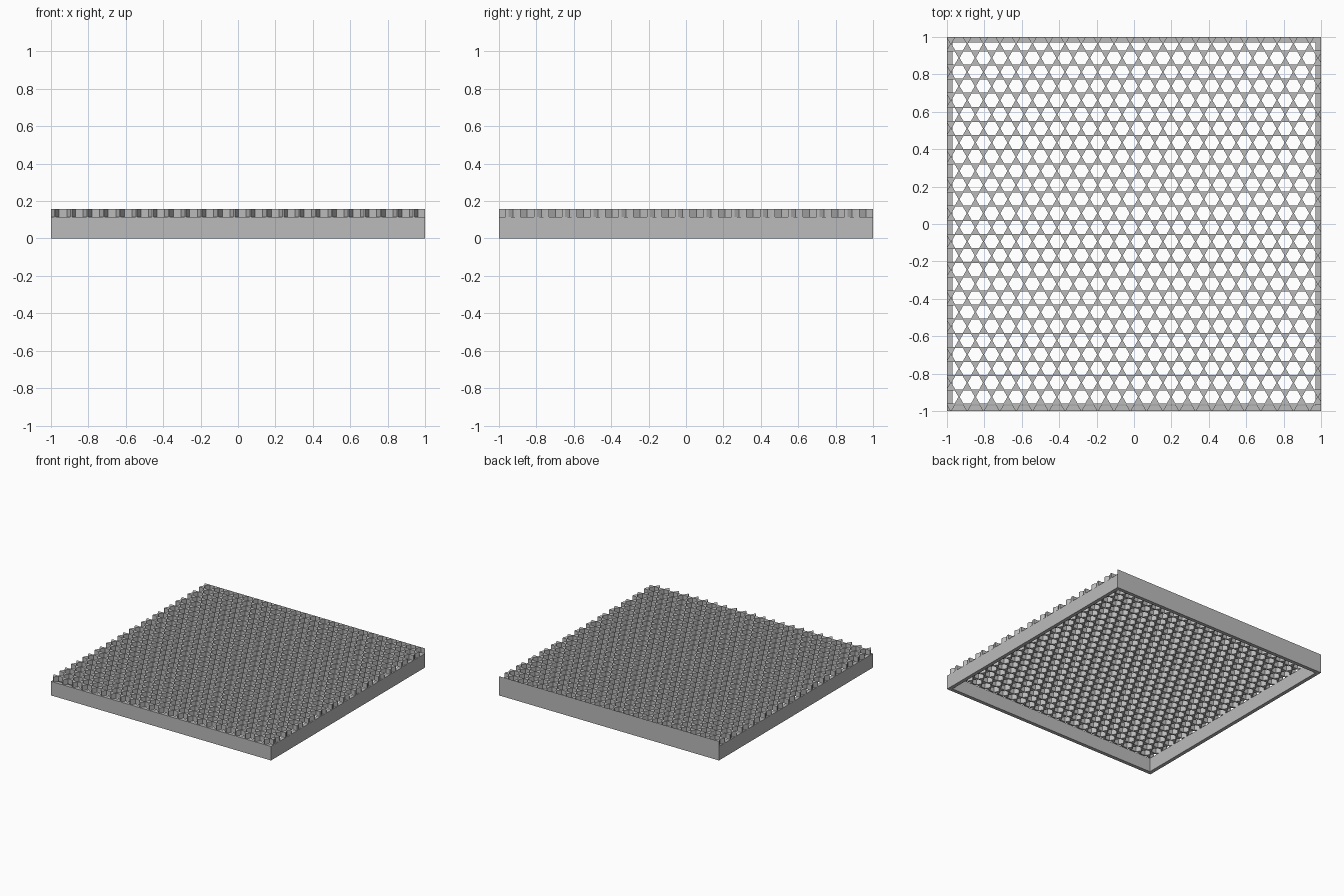
import bpy, bmesh
from math import cos, sin, pi, sqrt
from mathutils import Vector

default = bpy.data.objects.get("Cube")
if default:
    bpy.data.objects.remove(default, do_unlink=True)

HALF = 1.0          # half width of the tray
WALL = 0.03         # frame wall thickness
FRAME_TOP = 0.115
TOP = 0.157
PITCH = 0.0872      # spacing of the holes along a row
ROW = PITCH * sqrt(3) / 2
HOLE = PITCH / 2 - 0.003
CELL = PITCH / sqrt(3)

gray = bpy.data.materials.new("plain gray")
gray.use_nodes = True
colour = (0.5, 0.5, 0.5, 1)
gray.diffuse_color = colour
gray.node_tree.nodes["Principled BSDF"].inputs["Base Color"].default_value = colour


def finish(name, bm, z, thickness):
    """Turn a flat sheet into a solid slab standing on height z."""
    bmesh.ops.remove_doubles(bm, verts=bm.verts, dist=0.0002)
    for f in bm.faces:
        f.normal_update()
        if f.normal.z < 0:
            f.normal_flip()
    mesh = bpy.data.meshes.new(name)
    bm.to_mesh(mesh)
    bm.free()
    mesh.materials.append(gray)
    ob = bpy.data.objects.new(name, mesh)
    ob.location.z = z
    bpy.context.collection.objects.link(ob)
    mod = ob.modifiers.new("thickness", "SOLIDIFY")
    mod.thickness = thickness
    mod.offset = 1
    return ob


def ring(bm, cx, cy, radius, sides, turn):
    return [bm.verts.new((cx + radius * cos(turn + 2 * pi * k / sides),
                          cy + radius * sin(turn + 2 * pi * k / sides), 0))
            for k in range(sides)]


# Square frame under the grating
bm = bmesh.new()
outer = ring(bm, 0, 0, HALF * sqrt(2), 4, pi / 4)
inner = ring(bm, 0, 0, (HALF - WALL) * sqrt(2), 4, pi / 4)
for k in range(4):
    n = (k + 1) % 4
    bm.faces.new((outer[k], outer[n], inner[n], inner[k]))
finish("frame", bm, 0, FRAME_TOP)

# Grating: staggered rows of hexagonal holes with triangles between them
bm = bmesh.new()
for r in range(-1, 28):
    cy = 0.9635 - r * ROW
    shift = PITCH / 2 if r % 2 else 0
    for c in range(-1, 25):
        cx = 0.983 - c * PITCH - shift
        hole = ring(bm, cx, cy, HOLE, 6, 0)
        cell = ring(bm, cx, cy, CELL, 6, pi / 6)
        for k in range(6):
            bm.faces.new((hole[k], cell[k - 1], cell[k]))
            bm.faces.new((hole[k], cell[k], hole[(k + 1) % 6]))
bmesh.ops.remove_doubles(bm, verts=bm.verts, dist=0.0002)

# Trim the grating to the square outline
for side in ((1, 0, 0), (-1, 0, 0), (0, 1, 0), (0, -1, 0)):
    normal = Vector(side)
    bmesh.ops.bisect_plane(bm, geom=bm.verts[:] + bm.edges[:] + bm.faces[:],
                           dist=0.00001, plane_co=normal * HALF,
                           plane_no=normal, clear_outer=True)
finish("grating", bm, FRAME_TOP, TOP - FRAME_TOP)
